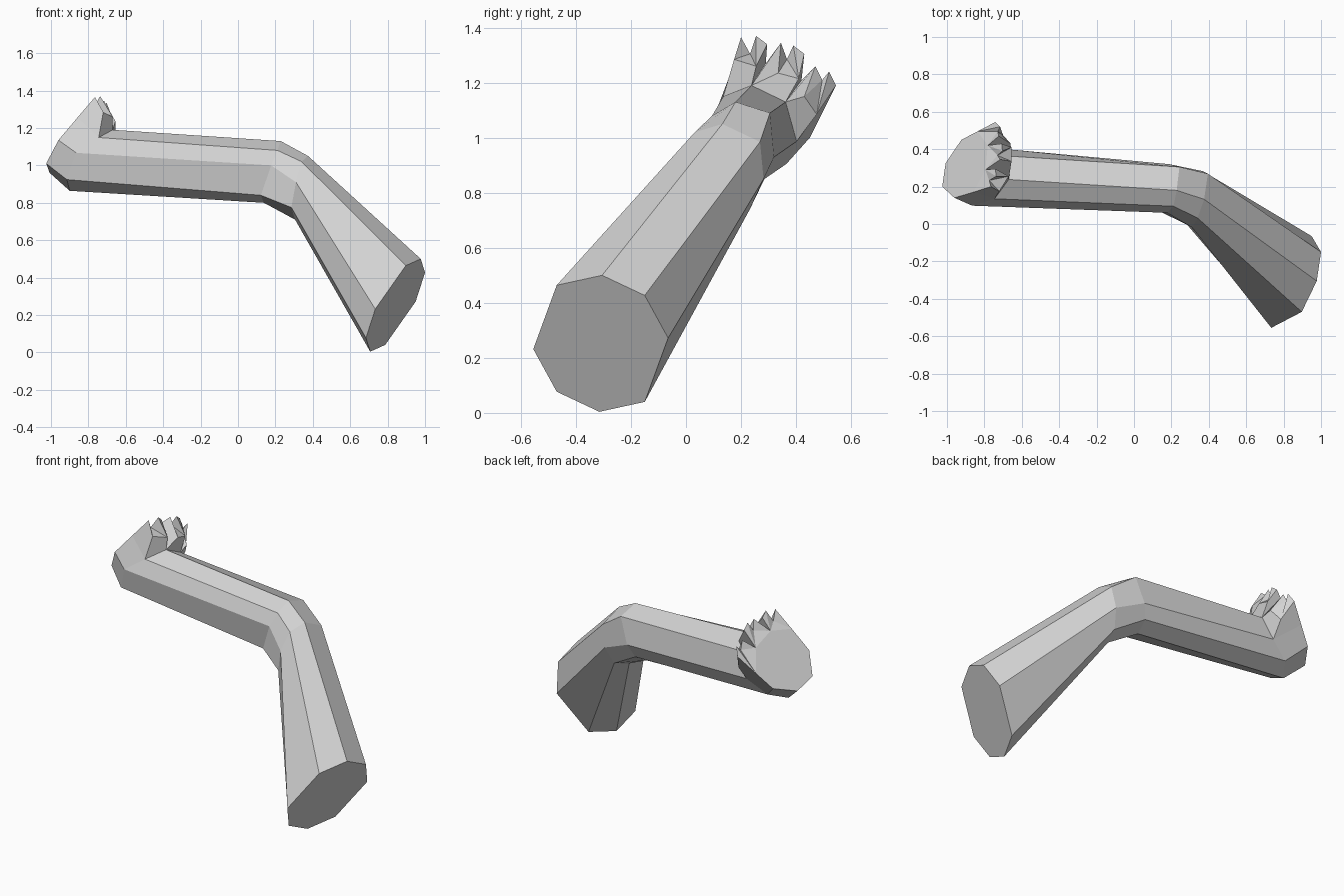
import bpy
import bmesh
from mathutils import Vector

cube = bpy.data.objects.get("Cube")
if cube:
    bpy.data.objects.remove(cube, do_unlink=True)

# Single plain grey
grey = bpy.data.materials.new("plain grey")
grey.use_nodes = True
colour = (0.65, 0.65, 0.65, 1)
grey.diffuse_color = colour
grey.node_tree.nodes["Principled BSDF"].inputs["Base Color"].default_value = colour


def ring(centre, *half):
    """Octagon from its centre and four offsets, mirrored through the centre."""
    centre = Vector(centre)
    offsets = [Vector(h) for h in half]
    return [centre + o for o in offsets] + [centre - o for o in offsets]


def build(name, faces):
    """Flat-shaded solid from polygons given as lists of points."""
    bm = bmesh.new()
    for points in faces:
        bm.faces.new([bm.verts.new(p) for p in points])
    bmesh.ops.remove_doubles(bm, verts=bm.verts, dist=0.0005)
    bmesh.ops.recalc_face_normals(bm, faces=bm.faces)
    mesh = bpy.data.meshes.new(name)
    bm.to_mesh(mesh)
    bm.free()
    mesh.materials.append(grey)
    obj = bpy.data.objects.new(name, mesh)
    bpy.context.collection.objects.link(obj)
    return obj


def loft(rings):
    """Side quads between successive rings, plus both end caps."""
    faces = [rings[0], rings[-1]]
    for low, high in zip(rings, rings[1:]):
        count = len(low)
        for i in range(count):
            j = (i + 1) % count
            faces.append([low[i], low[j], high[j], high[i]])
    return faces


# Leg: hip opening, two knee rings and the ankle
hip = ring((.842, -.31, .252),
           (.135, .005, .248), (.158, .16, .175), (.108, .245, .02), (-.055, .16, -.212))
knee_low = ring((.34, .132, .88),
                (.035, 0, .17), (.055, .137, .105), (.03, .15, -.03), (0, .1, -.14))
knee_high = ring((.183, .19, .965),
                 (.045, -.01, .165), (.06, .115, .125), (.006, .13, -.035), (-.028, .095, -.115))
ankle = ring((-.785, .25, 1.027),
             (.115, -.012, .163), (.13, .112, .103), (.08, .152, -.04), (-.04, .115, -.122))
build("leg", loft([hip, knee_low, knee_high, ankle]))


def on_sole(y, z, lift=0):
    """Point on the slanted sole plane."""
    x = -.96 + (.04 * (y - .14) + .0668 * (z - 1.135)) / .091
    return Vector((x + lift, y, z))


# Foot: ankle widening into the flat sole
sole = [on_sole(y, z) for y, z in (
    (.29, 1.27), (.42, 1.21), (.495, 1.09), (.45, 1.0),
    (.325, .96), (.2, 1.01), (.14, 1.135), (.17, 1.255))]
build("foot", loft([ankle, sole]))


def toe(name, start, knuckles, tips, notch):
    """Blunt toe grown from one foot panel, its tip split by a notch."""
    end = (start + 1) % len(sole)
    a, b = ankle[start], ankle[end]
    c, d = sole[start], sole[end]
    k, m = (Vector(p) for p in knuckles)
    left, mid, right = (on_sole(*p) for p in tips)
    n = on_sole(*notch, lift=.02)
    build(name, [
        [a, b, m, k], [a, b, d, c],
        [k, left, n], [k, n, m], [n, mid, m], [mid, right, m],
        [a, k, left, c], [b, m, right, d],
        [c, left, n], [c, n, d], [n, mid, d], [mid, right, d]])


toe("inner_toe", 7, ((-.72, .175, 1.285), (-.67, .255, 1.26)),
    ((.2, 1.365), (.255, 1.37), (.295, 1.34)), (.233, 1.305))
toe("middle_toe", 0, ((-.655, .335, 1.235), (-.655, .41, 1.215)),
    ((.345, 1.345), (.39, 1.335), (.43, 1.305)), (.367, 1.285))
toe("outer_toe", 1, ((-.66, .43, 1.15), (-.70, .475, 1.085)),
    ((.47, 1.26), (.52, 1.24), (.545, 1.19)), (.495, 1.21))
